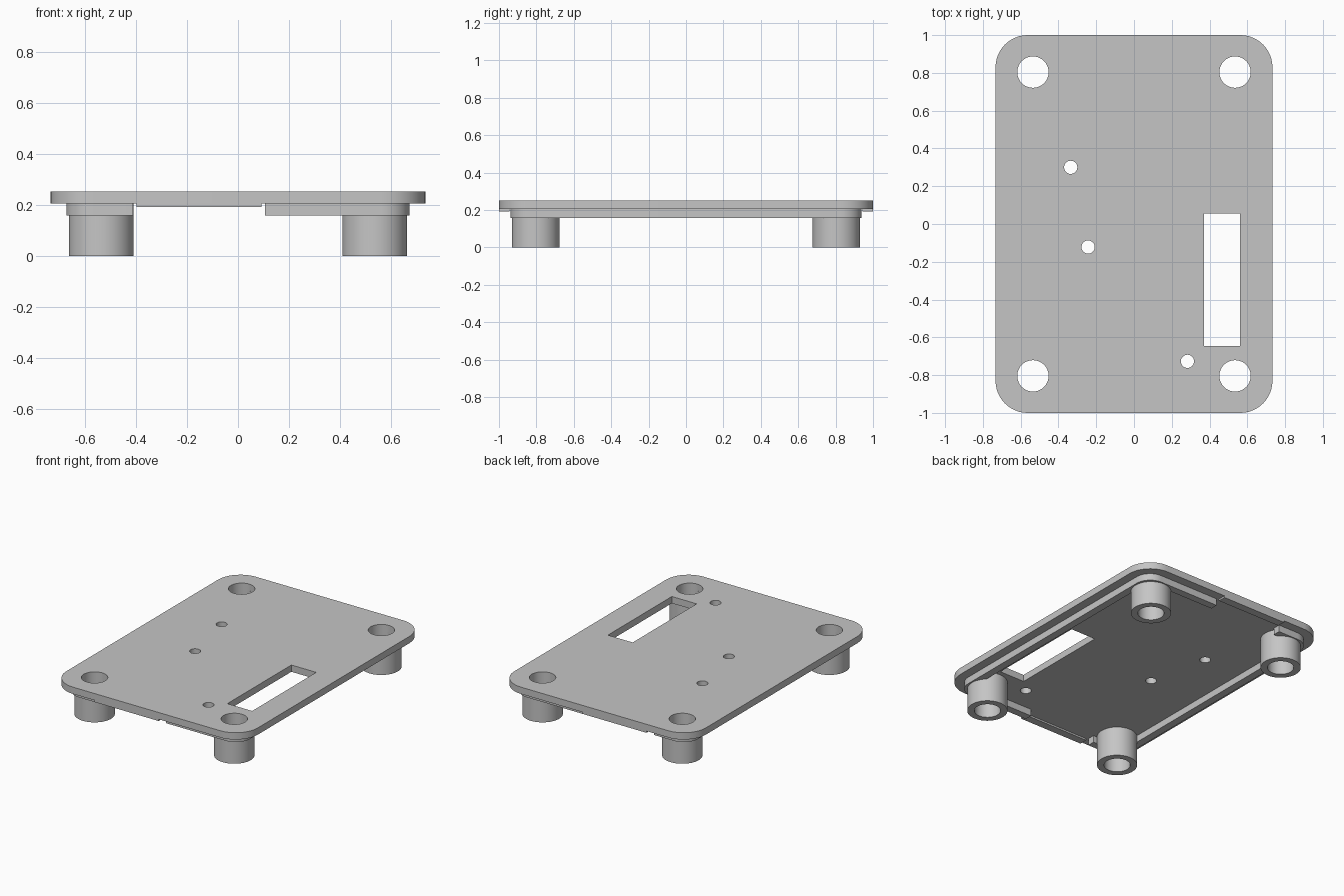
import bpy, bmesh
from math import sin, cos, pi, radians

cube = bpy.data.objects.get("Cube")
if cube:
    bpy.data.objects.remove(cube, do_unlink=True)

GREY = (0.56, 0.56, 0.56, 1)
grey = bpy.data.materials.new("plain grey")
grey.use_nodes = True
grey.diffuse_color = GREY
grey.node_tree.nodes["Principled BSDF"].inputs["Base Color"].default_value = GREY

BOTTOM, TOP = 0.205, 0.252      # plate heights
LIP_BOTTOM = 0.158
LEG_X, LEG_Y = 0.535, 0.804
LEGS = [(x, y) for x in (-LEG_X, LEG_X) for y in (-LEG_Y, LEG_Y)]


def arc(cx, cy, r, start, end, n):
    angles = [radians(start + (end - start) * i / n) for i in range(n + 1)]
    return [(cx + r * cos(a), cy + r * sin(a)) for a in angles]


def circle(cx, cy, r, n=48):
    return arc(cx, cy, r, 0, 360, n)[:-1]


def box(x0, x1, y0, y1):
    return [(x0, y0), (x1, y0), (x1, y1), (x0, y1)]


def side(x, y, r):
    """Front and back rounded corners on the +x side."""
    return arc(x - r, r - y, r, -90, 0, 12) + arc(x - r, y - r, r, 0, 90, 12)


def slab(name, loops, z0, z1):
    """Extrude an outline, with optional hole loops, from z0 to z1."""
    curve = bpy.data.curves.new(name, "CURVE")
    curve.dimensions = "2D"
    curve.fill_mode = "BOTH"
    curve.extrude = (z1 - z0) / 2
    for loop in loops:
        spline = curve.splines.new("POLY")
        spline.points.add(len(loop) - 1)
        for point, (x, y) in zip(spline.points, loop):
            point.co = (x, y, 0, 1)
        spline.use_cyclic_u = True
    ob = bpy.data.objects.new(name, curve)
    bpy.context.collection.objects.link(ob)
    bpy.ops.object.select_all(action="DESELECT")
    ob.select_set(True)
    bpy.context.view_layer.objects.active = ob
    bpy.ops.object.convert(target="MESH")
    ob = bpy.context.view_layer.objects.active
    # weld the caps to the walls and lift into place
    bm = bmesh.new()
    bm.from_mesh(ob.data)
    bmesh.ops.remove_doubles(bm, verts=bm.verts, dist=0.0001)
    bmesh.ops.recalc_face_normals(bm, faces=bm.faces)
    bmesh.ops.translate(bm, verts=bm.verts, vec=(0, 0, (z0 + z1) / 2))
    bm.to_mesh(ob.data)
    bm.free()
    ob.data.materials.clear()
    ob.data.materials.append(grey)
    bpy.ops.object.shade_smooth_by_angle(angle=radians(30))
    return ob


# Base plate with leg holes, small screw holes and a rectangular slot
right_half = side(0.733, 1, 0.17)
outline = right_half + [(-x, -y) for x, y in right_half]
holes = [circle(x, y, 0.083) for x, y in LEGS]
holes += [circle(x, y, 0.035, 32)
          for x, y in ((-0.335, 0.30), (-0.243, -0.122), (0.283, -0.727))]
slot = box(0.37, 0.56, -0.645, 0.055)
slab("base_plate", [outline] + holes + [slot], BOTTOM, TOP)

# Hollow legs
for x, y in LEGS:
    name = ("front" if y < 0 else "back") + ("_left" if x > 0 else "_right") + "_leg"
    slab(name, [circle(x, y, 0.127, 64), circle(x, y, 0.083)], 0, BOTTOM)

# Locating lip: two C shapes that leave a gap at the front and back
for name, sign, end in (("left_lip", 1, 0.105), ("right_lip", -1, 0.41)):
    outer = side(0.672, 0.938, 0.11)
    inner = side(0.62, 0.886, 0.06)
    loop = [(end, -0.938)] + outer + [(end, 0.938), (end, 0.886)] + inner[::-1] + [(end, -0.886)]
    slab(name, [[(sign * x, y) for x, y in loop]], LIP_BOTTOM, BOTTOM)

# Shallow strips under the rim, inside the lip gaps
slab("front_strip", [box(-0.397, 0.092, -1, -0.945)], 0.193, BOTTOM)
slab("back_strip", [box(-0.397, 0.092, 0.945, 1)], 0.193, BOTTOM)
